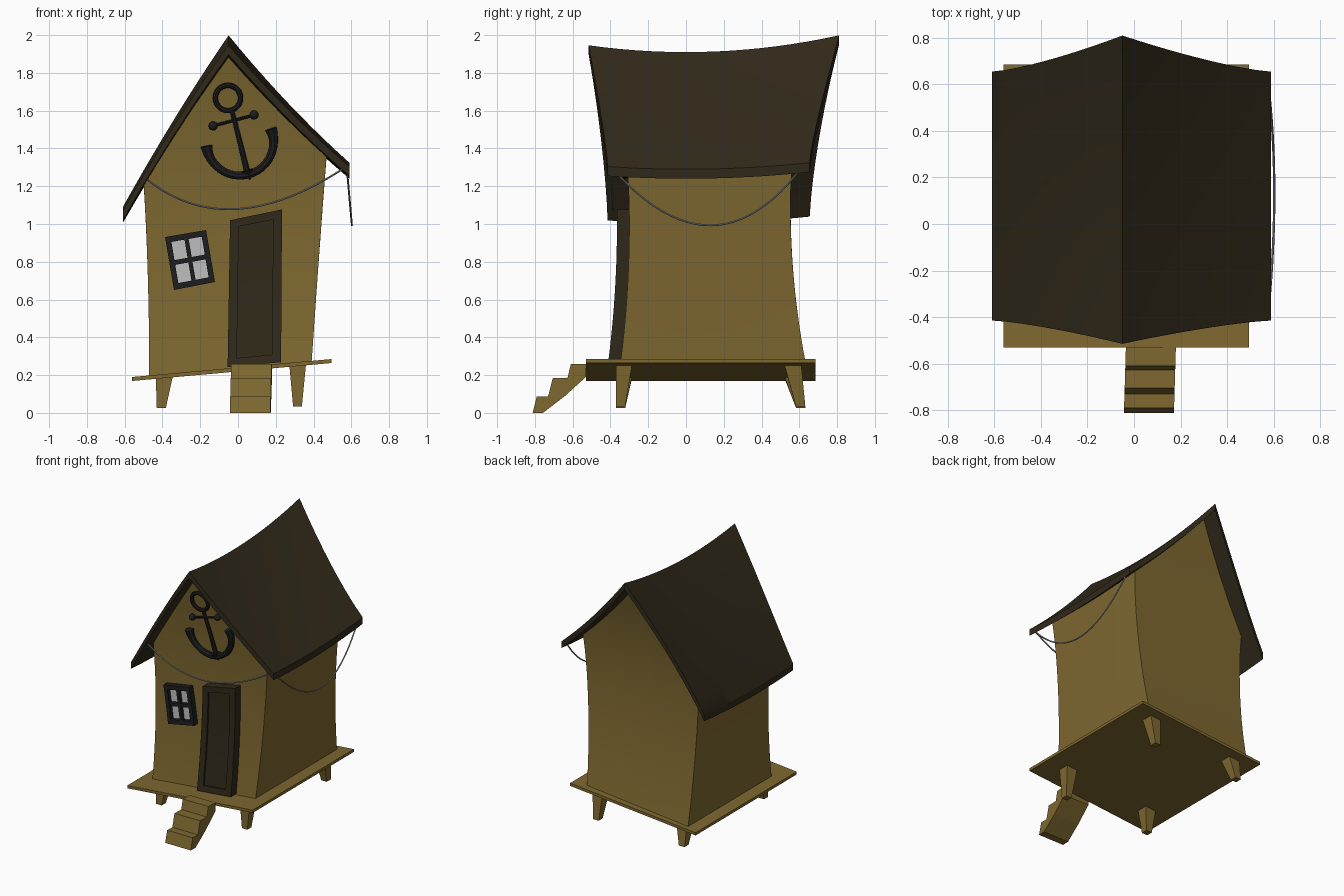
import bpy, bmesh, math
from mathutils import Vector

if "Cube" in bpy.data.objects:
    bpy.data.objects.remove(bpy.data.objects["Cube"])


def material(name, rgb):
    m = bpy.data.materials.new(name)
    m.diffuse_color = (*rgb, 1)
    m.use_nodes = True
    m.node_tree.nodes["Principled BSDF"].inputs["Base Color"].default_value = m.diffuse_color
    return m


WOOD = material("wood", (0.21, 0.14, 0.03))
DARK = material("dark_wood", (0.03, 0.022, 0.01))
IRON = material("iron", (0.012, 0.012, 0.013))
ROPE = material("rope", (0.3, 0.3, 0.31))
GLASS = material("glass", (0.5, 0.5, 0.5))


def lerp(a, b, t):
    return a + (b - a) * t


def finish(name, bm, mat, smooth=False):
    bmesh.ops.recalc_face_normals(bm, faces=bm.faces)
    me = bpy.data.meshes.new(name)
    bm.to_mesh(me)
    bm.free()
    ob = bpy.data.objects.new(name, me)
    bpy.context.collection.objects.link(ob)
    me.materials.append(mat)
    if smooth:
        bpy.context.view_layer.objects.active = ob
        bpy.ops.object.select_all(action='DESELECT')
        ob.select_set(True)
        bpy.ops.object.shade_smooth_by_angle(angle=math.radians(30))
    return ob


def loft(name, rings, mat, smooth=False, cap_top=True):
    bm = bmesh.new()
    vs = [[bm.verts.new(p) for p in r] for r in rings]
    n = len(rings[0])
    for a, b in zip(vs, vs[1:]):
        for i in range(n):
            bm.faces.new((a[i], a[(i + 1) % n], b[(i + 1) % n], b[i]))
    bm.faces.new(vs[0])
    if cap_top:
        bm.faces.new(vs[-1])
    return finish(name, bm, mat, smooth)


# Shared shapes: bowed front and back walls, sagging roof surface
def front_y(z):
    return -0.30 - (0.087 if z < 1 else 0.13) * (z - 1) ** 2


def back_y(z):
    return 0.553 + (0.115 if z < 1.1 else 0.2) * (z - 1.1) ** 2


RX = -0.05


def roof_z(x, y):
    left = x < RX
    u = (RX - x) / 0.56 if left else (x - RX) / 0.64
    eave, bulge = (1.055, 0.03) if left else (1.29, -0.02)
    return lerp(1.91 + 0.135 * y * y, eave + 0.08 * y * y, u) + bulge * 4 * u * (1 - u)


def floor_z(x):
    return 0.19 + (x + 0.56) * 0.09


# Roof: one grid over both slopes, thickened straight down
bm = bmesh.new()
N, M = 20, 16
grid = []
for i in range(N + 1):
    k = i / N * 2 - 1
    x = RX + k * (0.56 if k < 0 else 0.64)
    e = 1 - (1 - abs(k)) ** 1.35
    row = []
    for j in range(M + 1):
        y = lerp(-0.515 + 0.1 * e, 0.81 - 0.155 * e, j / M)
        row.append(bm.verts.new((x, y, roof_z(x, y))))
    grid.append(row)
for i in range(N):
    for j in range(M):
        bm.faces.new((grid[i][j], grid[i + 1][j], grid[i + 1][j + 1], grid[i][j + 1]))
ext = bmesh.ops.extrude_face_region(bm, geom=bm.faces[:], use_keep_orig=True)
for v in ext["geom"]:
    if isinstance(v, bmesh.types.BMVert):
        v.co.z -= 0.05
finish("roof", bm, DARK, True)

# Walls: perimeter loop lofted from the deck up into the roof
S = 8
per = [(i / S * 2 - 1, 0) for i in range(S)] + [(1, i / S) for i in range(S)]
per += [(1 - i / S * 2, 1) for i in range(S)] + [(-1, 1 - i / S) for i in range(S)]
rings = []
R = 14
for r in range(R + 1):
    t = r / R
    ring = []
    for a, v in per:
        side = -0.47 - 0.03 * t * t if a < 0 else 0.39 + 0.08 * t
        x = lerp(RX, side, abs(a))
        yt = 0
        for _ in range(4):
            zt = roof_z(x, yt) - 0.025
            yt = lerp(front_y(zt), back_y(zt), v)
        z = lerp(floor_z(x) - 0.005, zt, t)
        ring.append((x, lerp(front_y(z), back_y(z), v), z))
    rings.append(ring)
loft("walls", rings, WOOD, True, cap_top=False)

# Tilted deck
loft("deck", [[(x, y, floor_z(x) + d) for x, y in
               ((-0.56, -0.53), (0.495, -0.53), (0.495, 0.685), (-0.56, 0.685))]
              for d in (-0.021, 0)], WOOD)

# Tapered legs
for xn, x0, x1, b0, b1, zb in (("left", -0.435, -0.345, -0.43, -0.382, 0.025),
                               ("right", 0.272, 0.36, 0.292, 0.338, 0.033)):
    for yn, y0, y1, c0, c1 in (("front", -0.37, -0.285, -0.37, -0.322),
                               ("back", 0.52, 0.61, 0.583, 0.632)):
        top = [(x, y, floor_z(x) - 0.015) for x, y in ((x0, y0), (x1, y0), (x1, y1), (x0, y1))]
        bot = [(x, y, zb) for x, y in ((b0, c0), (b1, c0), (b1, c1), (b0, c1))]
        loft(f"{yn}_{xn}_leg", [bot, top], WOOD)

# Steps: side profile swept across
prof = [(-0.53, 0.258), (-0.61, 0.258), (-0.627, 0.185), (-0.705, 0.185), (-0.73, 0.088),
        (-0.79, 0.088), (-0.812, 0), (-0.757, 0), (-0.64, 0.09), (-0.53, 0.19)]
loft("steps", [[(x + 0.03 * (y + 0.6), y, z) for y, z in prof] for x in (-0.037, 0.178)], WOOD)


# Panels that follow the front wall; u0..v1 pick a part of the quad
def panel(name, quad, u0, u1, v0, v1, depth, mat):
    bl, br, tr, tl = [Vector(q) for q in quad]
    rings = []
    for k in range(7):
        v = lerp(v0, v1, k / 6)
        a, b = bl.lerp(tl, v), br.lerp(tr, v)
        p, q = a.lerp(b, u0), a.lerp(b, u1)
        rings.append([(p.x, front_y(p.y) - depth, p.y), (q.x, front_y(q.y) - depth, q.y),
                      (q.x, front_y(q.y) + 0.015, q.y), (p.x, front_y(p.y) + 0.015, p.y)])
    loft(name, rings, mat, True)


def frame(name, quad, w, h, depth, mat):
    for part, c in (("left", (0, w, 0, 1)), ("right", (1 - w, 1, 0, 1)),
                    ("bottom", (w, 1 - w, 0, h)), ("top", (w, 1 - w, 1 - h, 1))):
        panel(f"{name}_{part}", quad, *c, depth, mat)


door = [(-0.055, 0.243), (0.228, 0.268), (0.233, 1.077), (-0.042, 1.02)]
panel("door_panel", door, 0.1, 0.9, 0.03, 0.97, 0.052, DARK)
frame("door_frame", door, 0.17, 0.055, 0.065, DARK)

window = [(-0.339, 0.651), (-0.122, 0.693), (-0.169, 0.968), (-0.386, 0.931)]
panel("window_glass", window, 0.05, 0.95, 0.05, 0.95, 0.015, GLASS)
frame("window_frame", window, 0.13, 0.11, 0.045, IRON)
panel("window_mullion", window, 0.45, 0.55, 0.1, 0.9, 0.04, IRON)
panel("window_crossbar", window, 0.1, 0.9, 0.455, 0.545, 0.039, IRON)


# Round tubes along a path, radius may vary
def tube(name, pts, radii, mat, cyclic=False):
    cu = bpy.data.curves.new(name, 'CURVE')
    cu.dimensions = '3D'
    cu.bevel_depth = 1
    cu.bevel_resolution = 2
    cu.use_fill_caps = True
    sp = cu.splines.new('POLY')
    sp.points.add(len(pts) - 1)
    sp.use_cyclic_u = cyclic
    for i, p in enumerate(pts):
        sp.points[i].co = (*p, 1)
        sp.points[i].radius = radii[i] if isinstance(radii, list) else radii
    cu.materials.append(mat)
    ob = bpy.data.objects.new(name, cu)
    bpy.context.collection.objects.link(ob)
    bpy.ops.object.select_all(action='DESELECT')
    bpy.context.view_layer.objects.active = ob
    ob.select_set(True)
    bpy.ops.object.convert(target='MESH')
    bpy.ops.object.shade_smooth_by_angle(angle=math.radians(40))


def on_wall(x, z, d=0.025):
    return (x, front_y(z) - d, z)


def arc(cx, cz, r, a0, a1, n):
    return [on_wall(cx + r * math.cos(math.radians(lerp(a0, a1, i / n))),
                    cz + r * math.sin(math.radians(lerp(a0, a1, i / n)))) for i in range(n + 1)]


# Anchor on the gable
tube("anchor_ring", arc(-0.053, 1.667, 0.067, 0, 360, 28)[:-1], 0.014, IRON, True)
tube("anchor_shank", [on_wall(-0.032, 1.6), on_wall(0.01, 1.434), on_wall(0.05, 1.27)],
     [0.012, 0.014, 0.017], IRON)
ends = [on_wall(-0.132, 1.519), on_wall(0.085, 1.577)]
tube("anchor_stock", ends, 0.008, IRON)
for side, p in zip(("left", "right"), ends):
    bpy.ops.mesh.primitive_uv_sphere_add(segments=16, ring_count=8, radius=0.024, location=p)
    bpy.context.object.name = f"anchor_{side}_ball"
    bpy.context.object.data.materials.append(IRON)
    bpy.ops.object.shade_smooth()
tube("anchor_arms", arc(0.01, 1.434, 0.178, 187, 383, 24),
     [0.022 + 0.011 * abs(i / 12 - 1) ** 6 for i in range(25)], IRON)
tube("anchor_tip", [on_wall(0.05, 1.285), on_wall(0.064, 1.236)], [0.035, 0.003], IRON)


# Hanging ropes: parabolas through three points
def rope(name, a, m, b):
    a, m, b = Vector(a), Vector(m), Vector(b)
    c = 2 * m - (a + b) / 2
    pts = [a * (1 - t) ** 2 + c * 2 * t * (1 - t) + b * t * t for t in (i / 24 for i in range(25))]
    tube(name, pts, 0.005, ROPE)


rope("front_rope", (-0.48, -0.395, 1.235), (0.0, -0.385, 1.08), (0.575, -0.4, 1.305))
rope("side_rope", (0.575, -0.4, 1.305), (0.603, 0.13, 0.993), (0.575, 0.62, 1.31))
